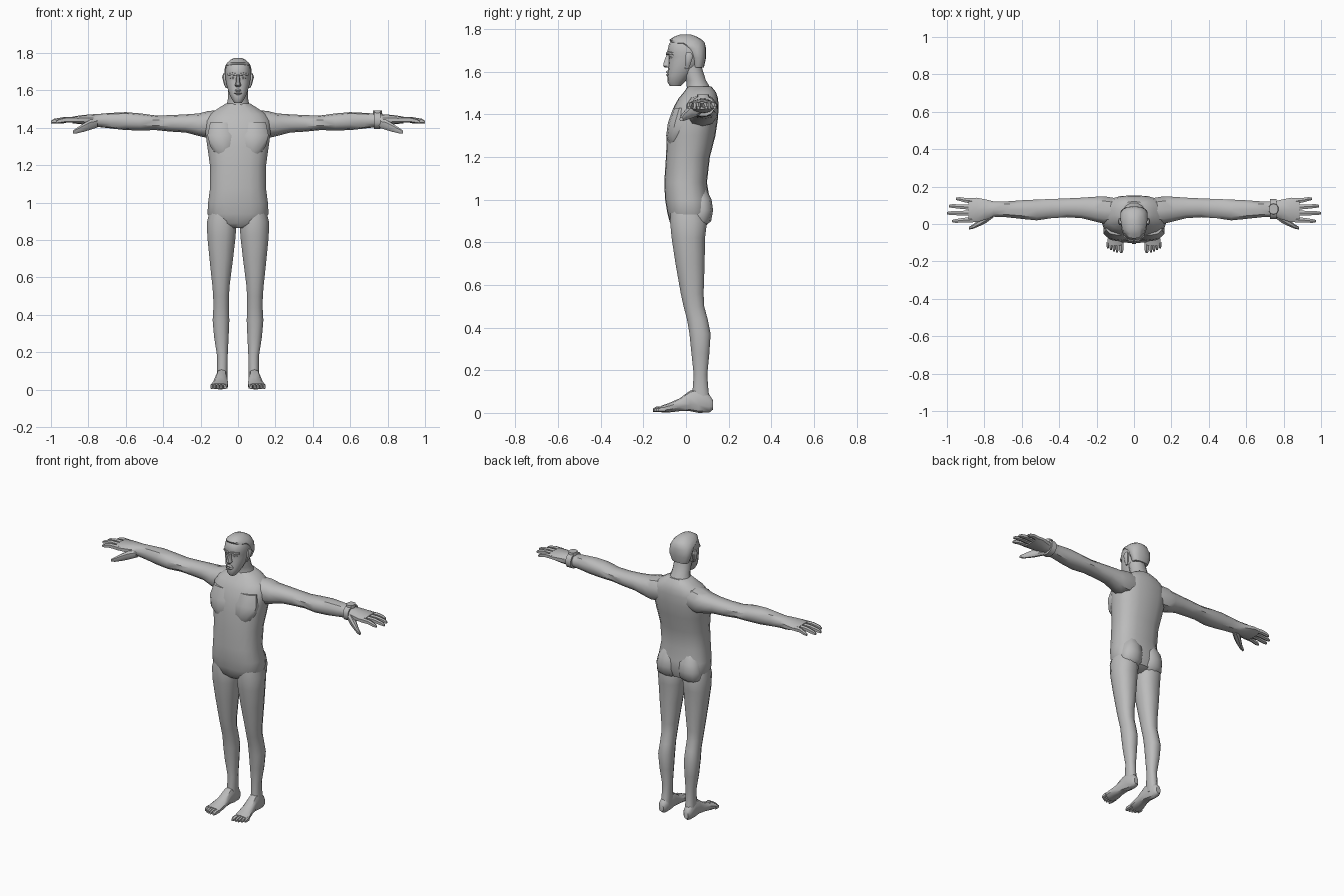
import bpy, bmesh, math

skin = bpy.data.materials.new("plain grey")
skin.diffuse_color = (0.5, 0.5, 0.5, 1)


def loft(name, axis, rings, n=10, power=2.3, mirror=False, angle=40):
    """Closed skin through rounded sections: (position, a0, a1, b0, b1) on the other two axes."""
    bm = bmesh.new()
    loops = []
    for p, a0, a1, b0, b1 in rings:
        loop = []
        for i in range(n):
            t = 2 * math.pi * (i + 0.5) / n
            c, s = math.cos(t), math.sin(t)
            u = math.copysign(abs(c) ** (2 / power), c)
            v = math.copysign(abs(s) ** (2 / power), s)
            k = 1 / math.cos(math.pi / n) if n < 8 else 1.02
            a = (a0 + a1) / 2 + min(1, max(-1, u * k)) * (a1 - a0) / 2
            b = (b0 + b1) / 2 + min(1, max(-1, v * k)) * (b1 - b0) / 2
            co = {"x": (p, a, b), "y": (a, p, b), "z": (a, b, p)}[axis]
            loop.append(bm.verts.new(co))
        loops.append(loop)
    for lo, hi in zip(loops, loops[1:]):
        for i in range(n):
            j = (i + 1) % n
            bm.faces.new((lo[i], lo[j], hi[j], hi[i]))
    bm.faces.new(loops[0][::-1])
    bm.faces.new(loops[-1])
    if mirror:
        geo = bmesh.ops.duplicate(bm, geom=bm.verts[:] + bm.edges[:] + bm.faces[:])["geom"]
        for v in geo:
            if isinstance(v, bmesh.types.BMVert):
                v.co.x = -v.co.x
    bmesh.ops.recalc_face_normals(bm, faces=bm.faces)
    me = bpy.data.meshes.new(name)
    bm.to_mesh(me)
    bm.free()
    me.materials.append(skin)
    ob = bpy.data.objects.new(name, me)
    bpy.context.collection.objects.link(ob)
    bpy.ops.object.select_all(action="DESELECT")
    ob.select_set(True)
    bpy.context.view_layer.objects.active = ob
    bpy.ops.object.shade_smooth_by_angle(angle=math.radians(angle))
    return ob


def sym(rows):
    """Sections centred on x = 0: (z, half width, y front, y back)."""
    return [(z, -w, w, f, b) for z, w, f, b in rows]


# Trunk, from crotch to base of neck
loft("torso", "z", sym([
    (0.865, 0.06, -0.05, 0.05), (0.89, 0.135, -0.075, 0.095), (0.94, 0.163, -0.088, 0.113),
    (1.0, 0.16, -0.098, 0.112), (1.08, 0.149, -0.102, 0.098), (1.2, 0.15, -0.094, 0.112),
    (1.3, 0.164, -0.09, 0.138), (1.38, 0.175, -0.075, 0.15), (1.44, 0.175, -0.055, 0.153),
    (1.475, 0.15, -0.035, 0.15), (1.505, 0.105, -0.01, 0.14), (1.53, 0.065, 0.008, 0.12)]),
    n=18, power=2.4)
loft("buttocks", "z", [
    (0.875, 0.03, 0.13, 0.0, 0.09), (0.9, 0.008, 0.15, 0.0, 0.118),
    (0.95, 0.006, 0.15, 0.0, 0.127), (1.0, 0.01, 0.14, 0.0, 0.12),
    (1.05, 0.03, 0.11, 0.0, 0.095)], mirror=True)
loft("chest_muscles", "z", [
    (1.26, 0.03, 0.12, -0.08, 0.0), (1.3, 0.006, 0.15, -0.093, 0.0),
    (1.36, 0.006, 0.165, -0.085, 0.02), (1.43, 0.015, 0.15, -0.06, 0.03)], mirror=True)

# Legs and feet
loft("legs", "z", [
    (0.04, 0.058, 0.112, 0.03, 0.118), (0.1, 0.056, 0.112, 0.03, 0.106),
    (0.18, 0.055, 0.112, 0.036, 0.1), (0.28, 0.05, 0.128, 0.025, 0.11),
    (0.37, 0.046, 0.136, 0.016, 0.116), (0.44, 0.048, 0.132, 0.004, 0.102),
    (0.5, 0.048, 0.133, -0.012, 0.086), (0.56, 0.044, 0.138, -0.025, 0.083),
    (0.7, 0.026, 0.153, -0.05, 0.088), (0.82, 0.012, 0.165, -0.068, 0.09),
    (0.9, 0.008, 0.166, -0.076, 0.1), (0.96, 0.03, 0.15, -0.07, 0.08)], n=12, mirror=True)
loft("feet", "y", [
    (0.126, 0.072, 0.104, 0.015, 0.06), (0.11, 0.06, 0.114, 0.002, 0.085),
    (0.06, 0.058, 0.116, 0.0, 0.115), (0.02, 0.056, 0.12, 0.008, 0.105),
    (-0.03, 0.054, 0.13, 0.008, 0.068), (-0.08, 0.053, 0.142, 0.002, 0.046),
    (-0.115, 0.056, 0.145, 0.002, 0.034)], mirror=True)
for i, tip in enumerate((-0.154, -0.153, -0.148, -0.14, -0.13)):
    w = 0.011 if i == 0 else 0.0075
    c = 0.068 if i == 0 else 0.074 + i * 0.0165
    loft(f"toe_{i + 1}", "y", [
        (-0.095, c - w, c + w, 0.004, 0.032), (tip + 0.015, c - w, c + w, 0.003, 0.03),
        (tip, c - w * 0.6, c + w * 0.6, 0.005, 0.02)], n=6, mirror=True)

# Arms, palms and fingers
loft("arms", "x", [
    (0.1, 0.0, 0.14, 1.35, 1.495), (0.16, 0.0, 0.15, 1.345, 1.49),
    (0.21, 0.012, 0.147, 1.357, 1.477), (0.28, 0.03, 0.142, 1.375, 1.472),
    (0.36, 0.035, 0.138, 1.38, 1.468), (0.44, 0.03, 0.135, 1.388, 1.466),
    (0.52, 0.018, 0.132, 1.386, 1.477), (0.6, 0.026, 0.128, 1.388, 1.484),
    (0.68, 0.035, 0.122, 1.397, 1.48), (0.75, 0.038, 0.122, 1.405, 1.474),
    (0.79, 0.024, 0.132, 1.408, 1.472), (0.84, 0.008, 0.142, 1.42, 1.467),
    (0.885, 0.008, 0.14, 1.424, 1.46)], mirror=True)
for name, y0, y1, tip in (("index", 0.024, 0.016, 0.972), ("middle", 0.058, 0.058, 1.0),
                          ("ring", 0.09, 0.096, 0.99), ("little", 0.122, 0.134, 0.952)):
    ym = (y0 + y1) / 2
    loft(name + "_fingers", "x", [
        (0.86, y0 - 0.015, y0 + 0.015, 1.428, 1.458),
        ((0.86 + tip) / 2, ym - 0.012, ym + 0.012, 1.43, 1.458),
        (tip - 0.018, y1 - 0.01, y1 + 0.01, 1.424, 1.449),
        (tip, y1 - 0.006, y1 + 0.006, 1.424, 1.438)], n=6, mirror=True)
loft("thumbs", "x", [
    (0.75, 0.035, 0.085, 1.402, 1.45), (0.79, 0.005, 0.06, 1.388, 1.445),
    (0.825, -0.012, 0.028, 1.378, 1.425), (0.86, -0.026, -0.002, 1.37, 1.402),
    (0.882, -0.03, -0.014, 1.368, 1.386)], n=8, mirror=True)

# Wrist band with its dial on one arm
loft("wrist_band", "x", [(0.726, 0.026, 0.134, 1.393, 1.486),
                         (0.762, 0.026, 0.134, 1.393, 1.486)], n=12)
loft("wrist_dial", "z", [(1.475, 0.72, 0.772, 0.05, 0.11), (1.494, 0.722, 0.77, 0.052, 0.108)], n=10)

# Neck and head
loft("neck", "z", sym([
    (1.47, 0.085, -0.01, 0.14), (1.52, 0.062, 0.004, 0.118), (1.56, 0.054, 0.0, 0.094),
    (1.61, 0.053, -0.02, 0.078), (1.65, 0.05, -0.02, 0.07)]), n=12, power=2.1)
loft("head", "z", sym([
    (1.534, 0.02, -0.076, -0.025), (1.552, 0.032, -0.087, -0.005), (1.58, 0.046, -0.087, 0.02),
    (1.61, 0.056, -0.084, 0.05), (1.645, 0.065, -0.082, 0.075), (1.67, 0.067, -0.08, 0.085),
    (1.692, 0.069, -0.088, 0.089), (1.73, 0.064, -0.08, 0.084), (1.755, 0.048, -0.06, 0.06),
    (1.768, 0.024, -0.03, 0.03)]), n=14, power=2.2)
loft("hair", "z", sym([
    (1.62, 0.054, 0.03, 0.084), (1.665, 0.071, 0.022, 0.094), (1.71, 0.073, -0.01, 0.094),
    (1.736, 0.066, -0.07, 0.088), (1.75, 0.056, -0.078, 0.076), (1.765, 0.038, -0.055, 0.05),
    (1.774, 0.02, -0.03, 0.026)]), n=14)

# Facial features
loft("nose", "z", sym([
    (1.619, 0.01, -0.098, -0.07), (1.628, 0.018, -0.108, -0.07), (1.645, 0.012, -0.105, -0.07),
    (1.685, 0.008, -0.09, -0.07)]), n=8)
loft("brows", "x", [
    (0.006, -0.094, -0.06, 1.677, 1.692), (0.03, -0.089, -0.055, 1.681, 1.697),
    (0.055, -0.066, -0.03, 1.678, 1.692)], n=6, mirror=True)
loft("eyes", "x", [
    (0.014, -0.078, -0.06, 1.664, 1.67), (0.027, -0.081, -0.05, 1.66, 1.674),
    (0.042, -0.07, -0.04, 1.664, 1.67)], n=8, mirror=True)
loft("lips", "z", sym([
    (1.577, 0.014, -0.088, -0.06), (1.586, 0.022, -0.095, -0.06), (1.592, 0.025, -0.09, -0.06),
    (1.599, 0.02, -0.095, -0.06), (1.607, 0.01, -0.088, -0.06)]), n=8)
loft("ears", "z", [
    (1.612, 0.052, 0.066, -0.004, 0.012), (1.635, 0.058, 0.076, -0.006, 0.022),
    (1.672, 0.06, 0.086, -0.006, 0.034), (1.69, 0.06, 0.08, 0.002, 0.026)], n=8, mirror=True)
